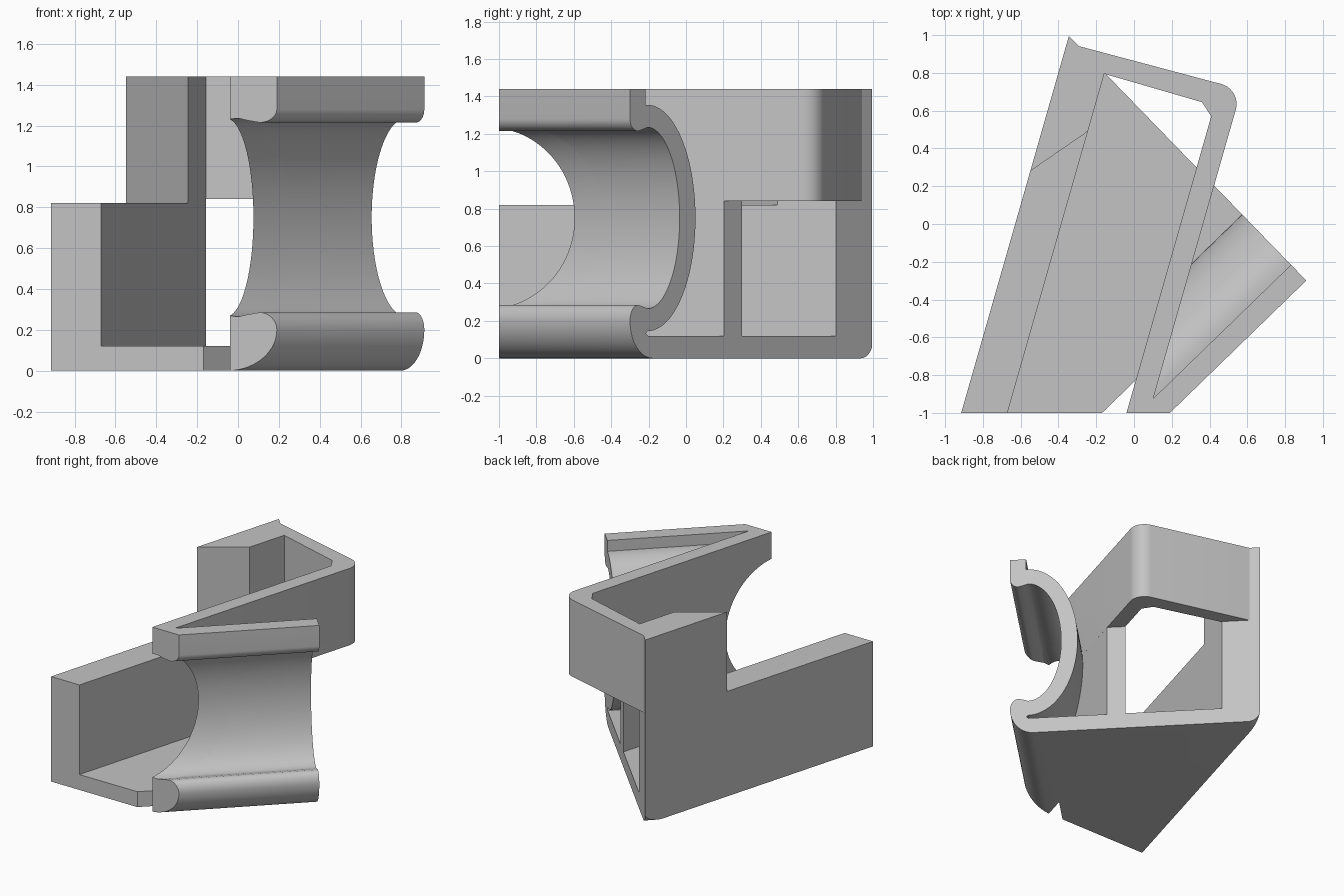
import bpy, bmesh, math

if "Cube" in bpy.data.objects:
    bpy.data.objects.remove(bpy.data.objects["Cube"])

AX = (0.7176, 0.6964)      # clamp axis in plan
AC = (0.6964, -0.7176)     # direction across the clamp
T = 0.446                  # back cut plane, distance along the axis
SL = 0.2857                # slant of the walls in plan
TOP = 1.44


def prism(name, ring, offset):
    """Solid from a ring of points pushed along an offset."""
    bm = bmesh.new()
    face = bm.faces.new([bm.verts.new(p) for p in ring])
    ext = bmesh.ops.extrude_face_region(bm, geom=[face])
    bmesh.ops.translate(bm, vec=offset,
                        verts=[v for v in ext["geom"] if isinstance(v, bmesh.types.BMVert)])
    bmesh.ops.recalc_face_normals(bm, faces=bm.faces[:])
    me = bpy.data.meshes.new(name)
    bm.to_mesh(me)
    bm.free()
    ob = bpy.data.objects.new(name, me)
    bpy.context.collection.objects.link(ob)
    return ob


def upright(name, plan, z0, z1):
    return prism(name, [(x, y, z0) for x, y in plan], (0, 0, z1 - z0))


def along_axis(name, section, t0, t1):
    ring = [(s * AC[0] + t0 * AX[0], s * AC[1] + t0 * AX[1], z) for s, z in section]
    d = t1 - t0
    return prism(name, ring, (d * AX[0], d * AX[1], 0))


def boolean(ob, other, op):
    mod = ob.modifiers.new("bool", "BOOLEAN")
    mod.operation = op
    mod.solver = "EXACT"
    mod.object = other
    bpy.context.view_layer.objects.active = ob
    bpy.ops.object.modifier_apply(modifier=mod.name)
    bpy.data.objects.remove(other)


def arc(cx, cy, rx, ry, a0, a1, n):
    return [(cx + rx * math.cos(math.radians(a0 + (a1 - a0) * i / n)),
             cy + ry * math.sin(math.radians(a0 + (a1 - a0) * i / n))) for i in range(n + 1)]


def on(x0, y):
    """Point on a slanted wall line that starts at x0 on the front."""
    return (x0 + SL * (y + 1), y)


def back(x0):
    """Point where a slanted wall line meets the back cut plane."""
    return on(x0, (T - AX[0] * (x0 + SL)) / (AX[1] + AX[0] * SL))


LO, LI, RI, RO = -0.915, -0.67, -0.04, 0.08   # wall lines, left to right

# C-shaped clamp with its two lips
hollow = arc(0.72, 0.75, 0.24, 0.485, 270, 90, 48)
section = ([(0.5, 0)] + arc(0.68, 0.2, 0.17, 0.2, -90, 0, 14)
           + arc(0.79, 0.2, 0.06, 0.085, 0, 90, 10)[1:]
           + [(0.75, 0.275)] + hollow + [(0.75, 1.225)]
           + arc(0.79, 1.28, 0.06, 0.065, -90, 0, 10)
           + [(0.85, TOP), (0.734, TOP), (0.734, 1.355)]
           + arc(0.72, 0.75, 0.358, 0.605, 90, 270, 48)
           + [(0.732, 0.132), (0.715, 0.12), (0.5, 0.12)])
bracket = along_axis("clamp_bracket", section, -1.5, T)
boolean(bracket, upright("clamp_area", [on(RI, -1), (1.5, -1), (1.5, 1.2), on(RI, 1.2)], -1, 2),
        "INTERSECT")

# floor plate with a rounded far edge
plate = arc(-0.868, 0.09, 0.09, 0.09, 180, 270, 10) + [(0.6, 0), (0.6, 0.12), (-0.958, 0.12)]
floor = along_axis("floor_plate", plate, -1.5, T)
boolean(floor, upright("floor_area", [on(LO, -1), (1.5, -1), (1.5, 1.2), on(LO, 1.2)], -1, 2),
        "INTERSECT")

# left wall: long low part and tall back part
low_wall = upright("low_wall", [on(LO, -1), on(LI, -1), back(LI), back(LO)], 0.1, 0.82)
tall_wall = upright("tall_wall", [on(LO, 0.28), on(LI, 0.49), back(LI), back(LO)], 0.7, TOP)

# right wall, and the upper loop that joins it to the left wall
right_wall = upright("right_wall", [on(RI, -1), on(RO, -1), back(RO), back(RI)], 0.08, TOP)
loop = upright("upper_loop", [on(RI, -1), on(RO, -1)]
               + arc(0.433, 0.635, 0.11, 0.11, -15.95, 74.05, 10)
               + [(-0.305, 0.945), (-0.33, 0.93), (-0.25, 0.822), (0.36, 0.645), on(RI, 0.57)],
               0.84, TOP)

# open the right wall along the clamp hollow
boolean(right_wall, loop, "UNION")
boolean(right_wall, along_axis("hollow_cutter", hollow + [(1.3, 1.22), (1.3, 0.28)], -1.5, 0.6),
        "DIFFERENCE")

for part in (floor, low_wall, tall_wall, right_wall):
    boolean(bracket, part, "UNION")

# plain grey finish
grey = bpy.data.materials.new("grey")
grey.diffuse_color = (0.55, 0.55, 0.55, 1)
grey.use_nodes = True
grey.node_tree.nodes["Principled BSDF"].inputs["Base Color"].default_value = grey.diffuse_color
bracket.data.materials.clear()
bracket.data.materials.append(grey)
for poly in bracket.data.polygons:
    poly.material_index = 0
bpy.ops.object.select_all(action="DESELECT")
bracket.select_set(True)
bpy.context.view_layer.objects.active = bracket
bpy.ops.object.shade_smooth_by_angle(angle=math.radians(30))
